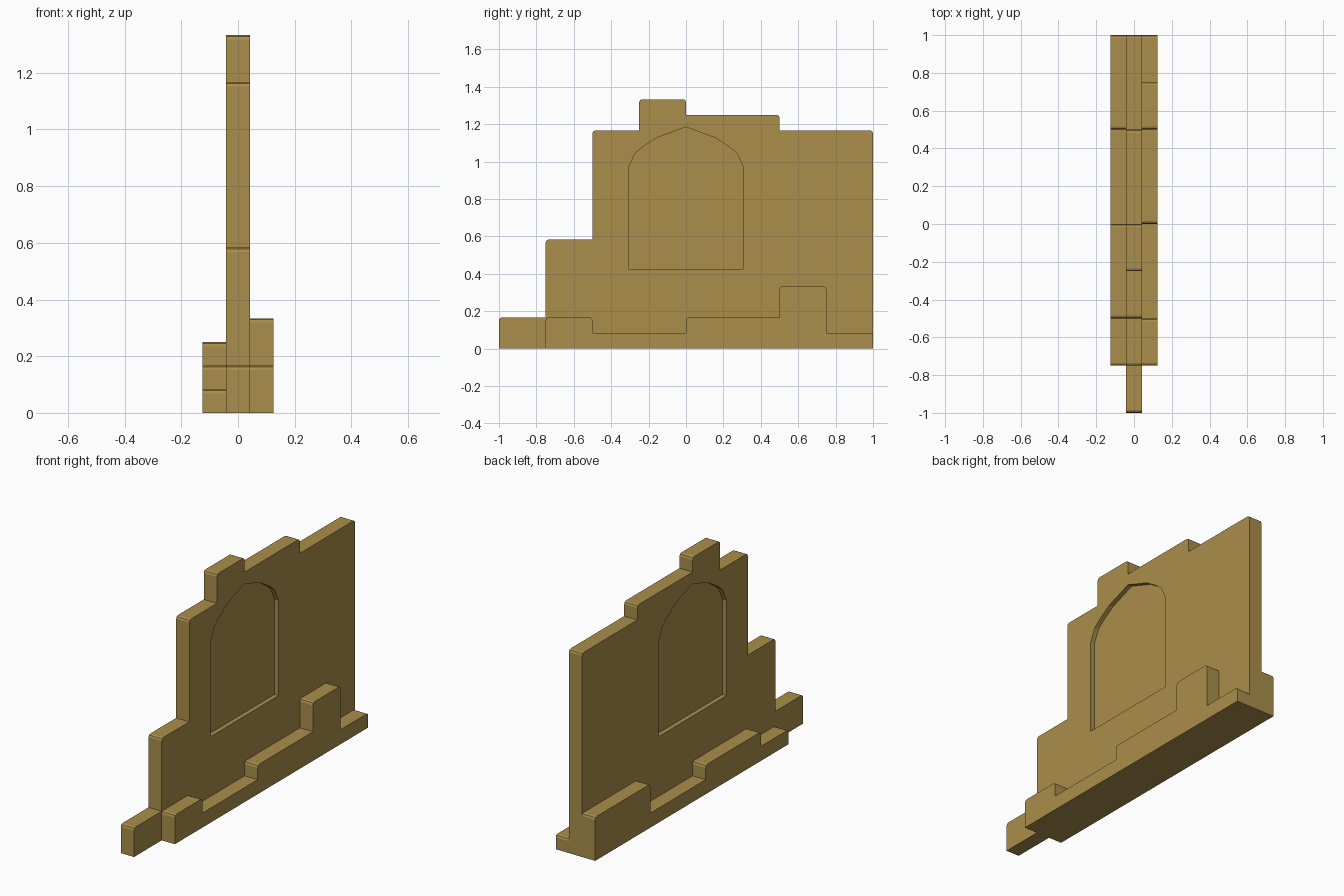
import bpy, bmesh

if "Cube" in bpy.data.objects:
    bpy.data.objects.remove(bpy.data.objects["Cube"])

U = 1 / 12          # building module
HALF = U / 2        # half the wall thickness
EASE = 0.015        # softened step corners

mat = bpy.data.materials.new("sandstone")
mat.diffuse_color = (0.40, 0.27, 0.07, 1)
mat.use_nodes = True
mat.node_tree.nodes["Principled BSDF"].inputs["Base Color"].default_value = mat.diffuse_color


def extrude_profile(name, pts, x0, x1):
    """Solid from a (y, z) outline swept from x0 to x1."""
    bm = bmesh.new()
    face = bm.faces.new([bm.verts.new((x0, y, z)) for y, z in pts])
    res = bmesh.ops.extrude_face_region(bm, geom=[face])
    verts = [g for g in res["geom"] if isinstance(g, bmesh.types.BMVert)]
    bmesh.ops.translate(bm, verts=verts, vec=(x1 - x0, 0, 0))
    bmesh.ops.recalc_face_normals(bm, faces=bm.faces[:])
    me = bpy.data.meshes.new(name)
    bm.to_mesh(me)
    bm.free()
    ob = bpy.data.objects.new(name, me)
    bpy.context.collection.objects.link(ob)
    me.materials.append(mat)
    return ob


def stepped(steps, end=1.0):
    """Outline from (start y, height in modules) steps with eased convex corners."""
    pts = [(steps[0][0], 0)]
    k = EASE * 0.293
    for i, (y0, h) in enumerate(steps):
        z = h * U
        y1 = steps[i + 1][0] if i + 1 < len(steps) else end
        before = steps[i - 1][1] if i else 0
        after = steps[i + 1][1] if i + 1 < len(steps) else 0
        if before < h:
            pts += [(y0, z - EASE), (y0 + k, z - k), (y0 + EASE, z)]
        else:
            pts.append((y0, z))
        if after < h:
            pts += [(y1 - EASE, z), (y1 - k, z - k), (y1, z - EASE)]
        else:
            pts.append((y1, z))
    return pts + [(end, 0)]


# Ruined wall
wall = extrude_profile("wall", stepped(
    [(-1, 2), (-0.75, 7), (-0.5, 14), (-0.25, 16), (0, 15), (0.5, 14)]), -HALF, HALF)

# Stepped footings on both sides
extrude_profile("right_footing", stepped(
    [(-0.75, 2), (-0.5, 1), (0, 2), (0.5, 4), (0.75, 1)]), HALF, 3 * HALF)
extrude_profile("left_footing", stepped(
    [(-0.75, 1), (-0.5, 2), (0, 1), (0.5, 3)]), -3 * HALF, -HALF)

# Blind pointed-arch window, recessed on both faces
side = [(0.308, 0.425), (0.308, 0.968), (0.273, 1.043), (0.235, 1.075), (0.155, 1.128)]
arch = side + [(0, 1.185)] + [(-y, z) for y, z in reversed(side)]
DEPTH = 0.026
for s in (-1, 1):
    cutter = extrude_profile("window_cutter", arch, s * (HALF - DEPTH), s * (HALF + 0.05))
    cutter.hide_render = True
    mod = wall.modifiers.new("recess", "BOOLEAN")
    mod.operation = "DIFFERENCE"
    mod.solver = "EXACT"
    mod.object = cutter
    bpy.context.view_layer.objects.active = wall
    bpy.ops.object.modifier_apply(modifier=mod.name)
    bpy.data.objects.remove(cutter)
